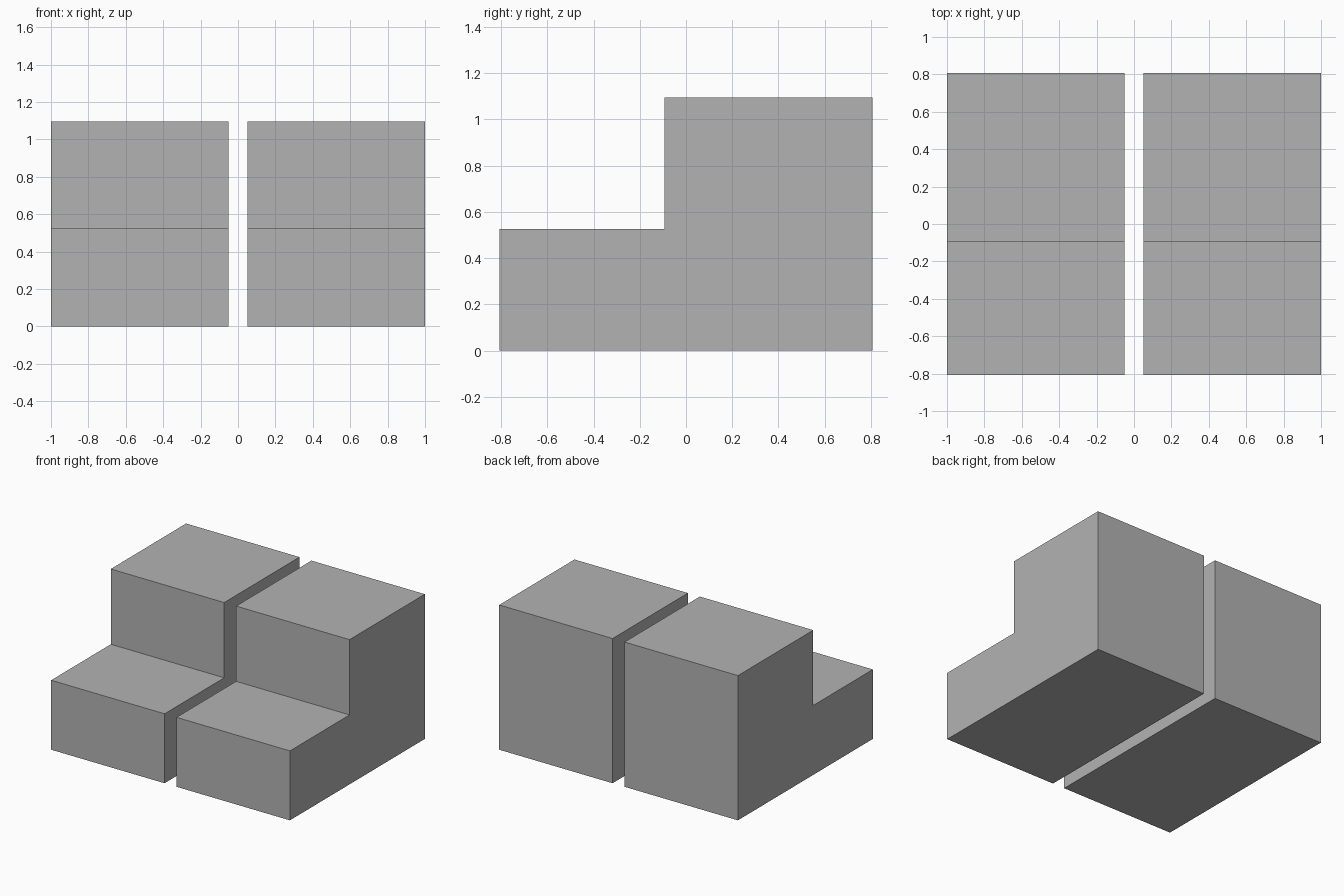
import bpy
import bmesh

cube = bpy.data.objects.get("Cube")
if cube:
    bpy.data.objects.remove(cube, do_unlink=True)

# Single plain grey
grey = bpy.data.materials.new("plain_grey")
grey.use_nodes = True
colour = (0.45, 0.45, 0.45, 1.0)
grey.diffuse_color = colour
grey.node_tree.nodes["Principled BSDF"].inputs["Base Color"].default_value = colour

HALF_DEPTH = 0.807
STEP_Y = -0.094
STEP_Z = 0.526
TOP_Z = 1.096
INNER_X, OUTER_X = 0.05, 1.0

# Side profile (y, z) of one step block
PROFILE = [
    (-HALF_DEPTH, 0), (HALF_DEPTH, 0), (HALF_DEPTH, TOP_Z),
    (STEP_Y, TOP_Z), (STEP_Y, STEP_Z), (-HALF_DEPTH, STEP_Z),
]


def step_block(name, x_min, x_max):
    """Extrude the stepped profile along x."""
    bm = bmesh.new()
    side = bm.faces.new([bm.verts.new((x_min, y, z)) for y, z in PROFILE])
    result = bmesh.ops.extrude_face_region(bm, geom=[side], use_keep_orig=True)
    moved = [v for v in result["geom"] if isinstance(v, bmesh.types.BMVert)]
    bmesh.ops.translate(bm, verts=moved, vec=(x_max - x_min, 0, 0))
    bmesh.ops.recalc_face_normals(bm, faces=bm.faces[:])
    mesh = bpy.data.meshes.new(name)
    bm.to_mesh(mesh)
    bm.free()
    mesh.materials.append(grey)
    obj = bpy.data.objects.new(name, mesh)
    bpy.context.collection.objects.link(obj)
    return obj


# Two matching blocks with a narrow gap between them
step_block("left_step_block", INNER_X, OUTER_X)
step_block("right_step_block", -OUTER_X, -INNER_X)
